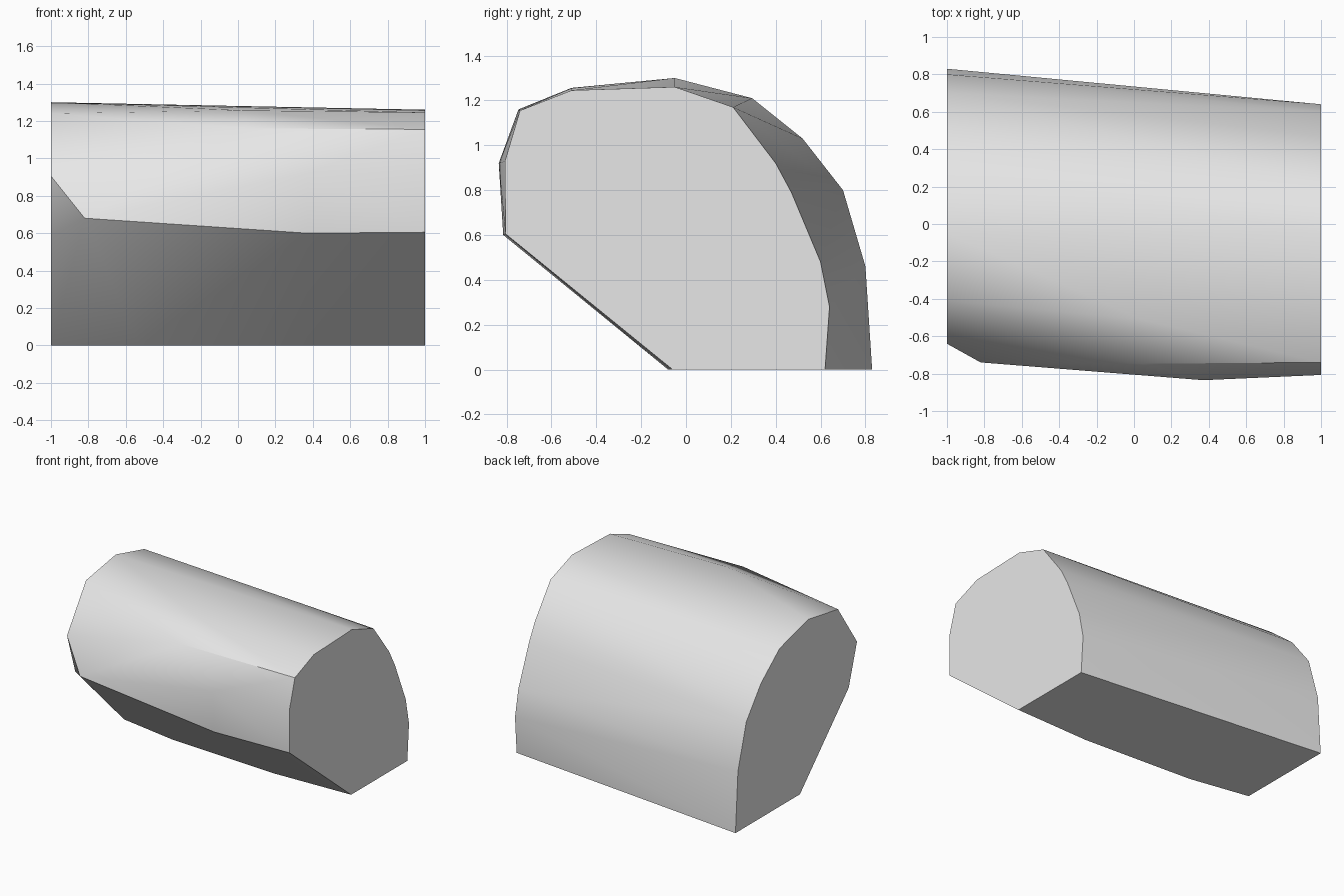
import bpy
import bmesh
import math

# Remove only the default cube
default_cube = bpy.data.objects.get("Cube")
if default_cube:
    bpy.data.objects.remove(default_cube, do_unlink=True)


def make_material(name, color):
    material = bpy.data.materials.new(name)
    material.use_nodes = True
    material.diffuse_color = color
    shader = material.node_tree.nodes["Principled BSDF"]
    shader.inputs["Base Color"].default_value = color
    return material


def loft_hull(name, sections, material):
    """Wrap a convex skin around outlines given as (x, [(y, z), ...])."""
    bm = bmesh.new()
    for x, outline in sections:
        for y, z in outline:
            bm.verts.new((x, y, z))
    hull = bmesh.ops.convex_hull(bm, input=bm.verts[:], use_existing_faces=False)
    loose = [v for v in hull["geom_interior"] if isinstance(v, bmesh.types.BMVert)]
    bmesh.ops.delete(bm, geom=loose, context="VERTS")
    # Merge the flat end caps into single faces
    bmesh.ops.dissolve_limit(bm, angle_limit=math.radians(0.2),
                             verts=bm.verts[:], edges=bm.edges[:])
    bmesh.ops.recalc_face_normals(bm, faces=bm.faces[:])
    mesh = bpy.data.meshes.new(name)
    bm.to_mesh(mesh)
    bm.free()
    mesh.materials.append(material)
    obj = bpy.data.objects.new(name, mesh)
    bpy.context.collection.objects.link(obj)
    return obj


# Large end outline, from the back foot over the top to the front foot
large_end = [(0.83, 0), (0.8, 0.46), (0.7, 0.8), (0.52, 1.03), (0.295, 1.21),
             (-0.05, 1.3), (-0.41, 1.24), (-0.64, 0.905), (-0.54, 0.59), (0.05, 0)]

# Front bulge between the two ends
front_corner = [(-0.74, 0.68)]
front_foot = [(-0.03, 0)]
front_shoulder = [(-0.51, 1.256), (-0.747, 1.16)]
front_belly = [(-0.835, 0.92), (-0.815, 0.6), (-0.08, 0)]

# Small end outline, in the same order
small_end = [(0.62, 0), (0.64, 0.28), (0.6, 0.48), (0.47, 0.79), (0.4, 0.92),
             (0.21, 1.17), (-0.05, 1.26), (-0.51, 1.245), (-0.74, 1.155),
             (-0.807, 0.93), (-0.805, 0.605), (-0.06, 0)]

grey = make_material("plain grey", (0.8, 0.8, 0.8, 1))
body = loft_hull("rounded_block", [
    (-1, large_end),
    (-0.82, front_corner),
    (-0.53, front_foot),
    (0.04, front_shoulder),
    (0.37, front_belly),
    (1, small_end),
], grey)

# Smooth the rounded back and keep the ends and chamfer crisp
bpy.ops.object.select_all(action="DESELECT")
body.select_set(True)
bpy.context.view_layer.objects.active = body
bpy.ops.object.shade_smooth_by_angle(angle=math.radians(35))
